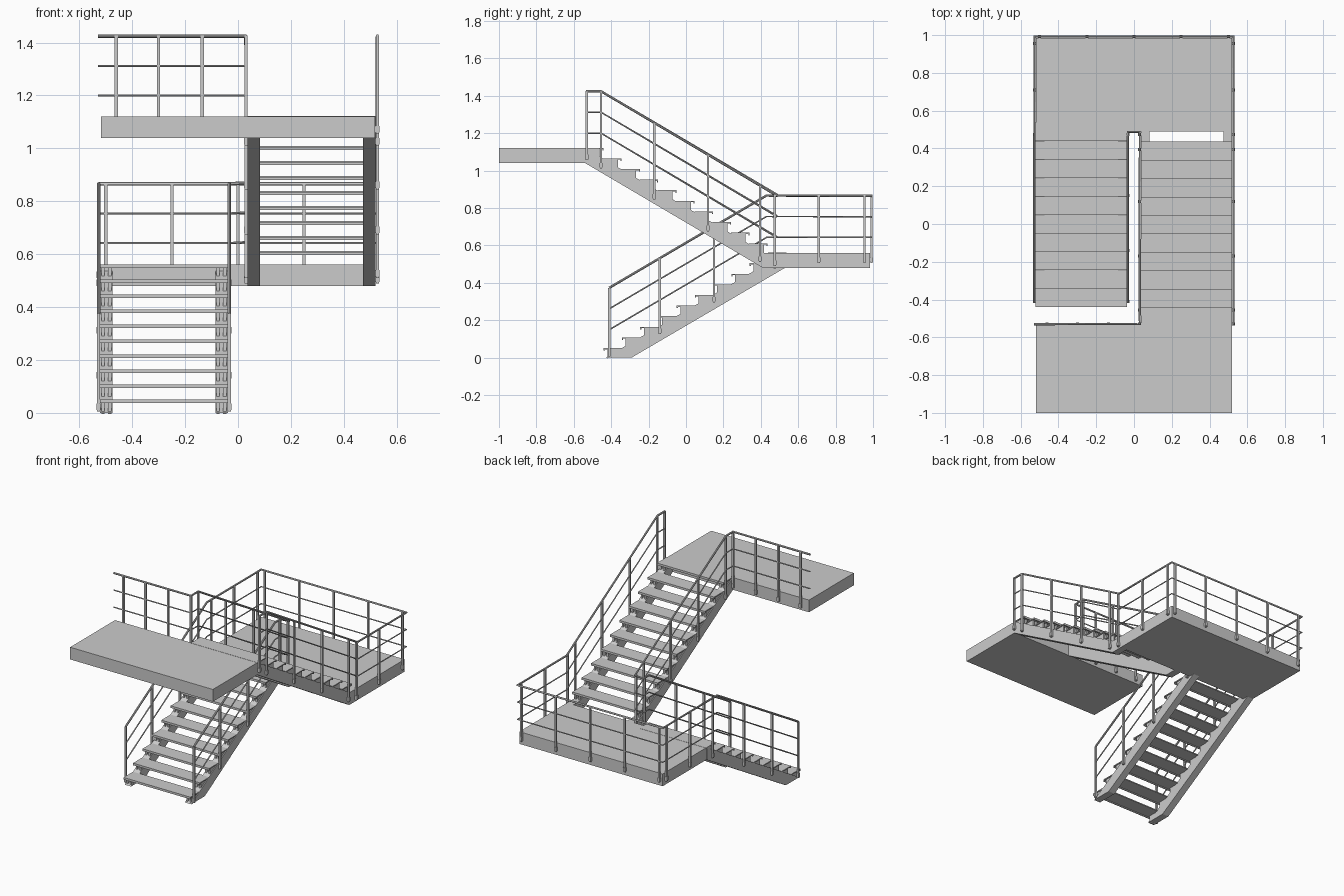
import bpy, bmesh

if "Cube" in bpy.data.objects:
    bpy.data.objects.remove(bpy.data.objects["Cube"])

RUN, RISE = 0.0976, 0.0567


def finish(name, bm):
    bmesh.ops.recalc_face_normals(bm, faces=bm.faces)
    me = bpy.data.meshes.new(name)
    bm.to_mesh(me)
    bm.free()
    ob = bpy.data.objects.new(name, me)
    bpy.context.collection.objects.link(ob)
    return ob


def add_box(bm, x0, x1, y0, y1, z0, z1):
    r = bmesh.ops.create_cube(bm, size=1)
    for v in r["verts"]:
        v.co.x = x0 if v.co.x < 0 else x1
        v.co.y = y0 if v.co.y < 0 else y1
        v.co.z = z0 if v.co.z < 0 else z1


def add_profile(bm, pts, x0, x1):
    """Side profile in (y, z), extruded across x."""
    f = bm.faces.new([bm.verts.new((x0, y, z)) for y, z in pts])
    r = bmesh.ops.extrude_face_region(bm, geom=[f])
    for v in r["geom"]:
        if isinstance(v, bmesh.types.BMVert):
            v.co.x = x1


def pipe(name, pts, radius):
    cu = bpy.data.curves.new(name, "CURVE")
    cu.dimensions = "3D"
    cu.bevel_depth = radius
    cu.bevel_resolution = 2
    cu.use_fill_caps = True
    sp = cu.splines.new("POLY")
    sp.points.add(len(pts) - 1)
    for p, c in zip(sp.points, pts):
        p.co = (*c, 1)
    ob = bpy.data.objects.new(name, cu)
    bpy.context.collection.objects.link(ob)
    bpy.ops.object.select_all(action="DESELECT")
    bpy.context.view_layer.objects.active = ob
    ob.select_set(True)
    bpy.ops.object.convert(target="MESH")
    bpy.ops.object.shade_smooth_by_angle()


# Slabs
bm = bmesh.new()
add_box(bm, -0.52, 0.52, 0.49, 0.985, 0.48, 0.56)
finish("middle_landing", bm)
bm = bmesh.new()
add_box(bm, -0.518, 0.518, -1.0, -0.535, 1.04, 1.12)
finish("top_platform", bm)


def flight(name, x0, x1, y0, z0, d, stringer):
    """Two stringers with ten treads; d is the climbing direction along y."""
    bm = bmesh.new()
    for a in (x0, x1 - 0.047):
        add_profile(bm, stringer, a, a + 0.047)
    finish(name + "_stringers", bm)
    treads, brackets = bmesh.new(), bmesh.new()
    for i in range(10):
        y, z = y0 + d * RUN * i, z0 + RISE * i
        # Folded plate with a lip at each edge
        prof = [(0, 0), (0.1, 0), (0.1, -0.007), (0.006, -0.007),
                (0.006, -0.014), (0, -0.014)]
        add_profile(treads, [(y + d * u, z + w) for u, w in prof], x0, x1)
        # Triangular bracket plates in pairs above each stringer
        tri = [(0.02, -0.006), (0.02, -0.056), (0.098, -0.006)]
        for a in (x0 + 0.006, x0 + 0.031, x1 - 0.043, x1 - 0.018):
            add_profile(brackets, [(y + d * u, z + w) for u, w in tri], a, a + 0.012)
    finish(name + "_treads", treads)
    finish(name + "_brackets", brackets)


flight("lower_flight", -0.522, -0.038, -0.44, 0.051, 1,
       [(-0.43, 0), (-0.29, 0), (0.53, 0.48), (0.53, 0.56)])
flight("upper_flight", 0.036, 0.52, 0.437, 0.611, -1,
       [(-0.54, 1.12), (-0.54, 1.04), (0.41, 0.48), (0.49, 0.48),
        (0.49, 0.56), (0.417, 0.56)])

# Handrails and the two thinner rails below
outer = [(-0.527, -0.41, 0.373), (-0.527, 0.43, 0.866), (-0.527, 0.993, 0.866),
         (0.527, 0.993, 0.866), (0.527, 0.485, 0.866), (0.527, -0.455, 1.424),
         (0.527, -0.535, 1.424)]
inner = [(-0.033, -0.41, 0.373), (-0.033, 0.43, 0.866), (-0.033, 0.487, 0.866),
         (0.03, 0.487, 0.87), (0.03, -0.455, 1.424), (0.03, -0.53, 1.424),
         (-0.53, -0.53, 1.424)]
for label, path in (("outer", outer), ("inner", inner)):
    pipe(label + "_handrail", path, 0.0065)
    for k in (1, 2):
        pipe(f"{label}_mid_rail_{k}", [(x, y, z - 0.112 * k) for x, y, z in path], 0.004)

# Posts, each with a fixing block near the foot
posts = bmesh.new()


def post(x, y, zb, zt, w=0.006):
    add_box(posts, x - w, x + w, y - w, y + w, zb, zt)
    add_box(posts, x - 0.008, x + 0.008, y - 0.008, y + 0.008, zb + 0.005, zb + 0.03)


for x in (-0.527, -0.033):
    for y, zb, zt in ((-0.41, 0.005, 0.373), (-0.14, 0.125, 0.53),
                      (0.15, 0.295, 0.70), (0.475, 0.475, 0.866)):
        post(x, y, zb, zt)
for x in (0.527, 0.03):
    for y, zb, zt in ((0.475, 0.49, 0.87), (0.395, 0.51, 0.918), (0.118, 0.675, 1.083),
                      (-0.17, 0.845, 1.254), (-0.455, 1.01, 1.424), (-0.53, 1.055, 1.424)):
        post(x, y, zb, zt)
for x in (-0.527, 0.527):
    for y in (0.71, 0.955):
        post(x, y, 0.505, 0.866)
for x in (-0.5, -0.25, 0, 0.25, 0.5):
    post(x, 0.992, 0.505, 0.866)
for x in (-0.46, -0.30, -0.135):
    post(x, -0.53, 1.055, 1.424)
finish("railing_posts", posts)
